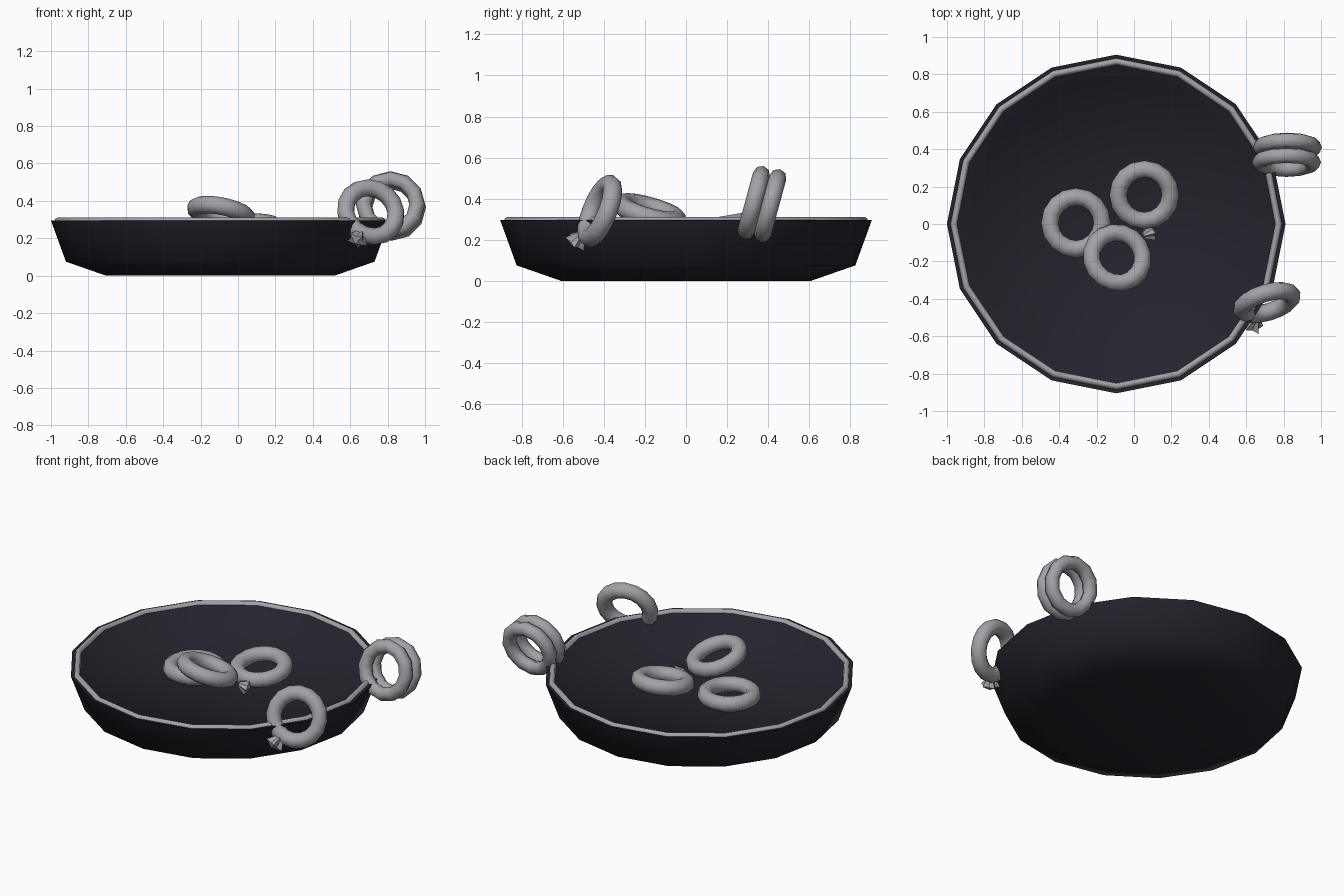
import bpy, bmesh, math
from mathutils import Vector

cube = bpy.data.objects.get("Cube")
if cube:
    bpy.data.objects.remove(cube)


def material(name, colour):
    m = bpy.data.materials.new(name)
    m.use_nodes = True
    m.diffuse_color = colour
    m.node_tree.nodes["Principled BSDF"].inputs["Base Color"].default_value = colour
    return m


DARK = material("dark navy", (0.017, 0.017, 0.026, 1))
GREY = material("pale grey", (0.36, 0.365, 0.39, 1))
CENTRE = Vector((-0.095, 0, 0))


def finish(bm, name, mat, location, normal=(0, 0, 1), angle=60):
    """Turn a bmesh into a shaded object whose z axis follows normal."""
    bmesh.ops.recalc_face_normals(bm, faces=bm.faces)
    mesh = bpy.data.meshes.new(name)
    bm.to_mesh(mesh)
    bm.free()
    mesh.materials.append(mat)
    ob = bpy.data.objects.new(name, mesh)
    bpy.context.collection.objects.link(ob)
    ob.location = location
    ob.rotation_euler = Vector(normal).to_track_quat("Z", "Y").to_euler()
    bpy.ops.object.select_all(action="DESELECT")
    ob.select_set(True)
    bpy.context.view_layer.objects.active = ob
    bpy.ops.object.shade_smooth_by_angle(angle=math.radians(angle))
    return ob


def lathe(profile, steps, closed=False):
    """Spin (radius, height) points around z."""
    bm = bmesh.new()
    verts = [bm.verts.new((r, 0, z)) for r, z in profile]
    edges = [bm.edges.new(p) for p in zip(verts, verts[1:])]
    if closed:
        edges.append(bm.edges.new((verts[-1], verts[0])))
    bmesh.ops.spin(bm, geom=verts + edges, cent=(0, 0, 0), axis=(0, 0, 1),
                   angle=math.tau, steps=steps)
    bmesh.ops.remove_doubles(bm, verts=bm.verts, dist=0.0005)
    return bm


def ring(name, location, normal, major=0.14, minor=0.047, steps=16, sides=10):
    profile = [(major + minor * math.cos(math.tau * i / sides),
                minor * math.sin(math.tau * i / sides)) for i in range(sides)]
    return finish(lathe(profile, steps, True), name, GREY, location, normal)


def stud(name, location, normal, size=0.06):
    """Narrow neck flaring into a five-pointed star with a low tip."""
    bm = bmesh.new()
    layers = []
    for radius, z in ((0.35, -0.8), (1.0, 0.2)):
        loop = []
        for i in range(10):
            r = size * radius * (1 if i % 2 else 0.6)
            a = math.tau * i / 10
            loop.append(bm.verts.new((r * math.cos(a), r * math.sin(a), z * size)))
        layers.append(loop)
    low, high = layers
    tip = bm.verts.new((0, 0, 0.6 * size))
    bm.faces.new(low)
    for i in range(10):
        j = (i + 1) % 10
        bm.faces.new((low[i], low[j], high[j], high[i]))
        bm.faces.new((high[i], high[j], tip))
    return finish(bm, name, GREY, location, normal, 30)


# Shallow dish with a sunken floor
dish = [(0, 0), (0.61, 0), (0.825, 0.075), (0.905, 0.295),
        (0.85, 0.29), (0.78, 0.19), (0, 0.17)]
finish(lathe(dish, 16), "dish", DARK, CENTRE)

# Pale trim around the lip
trim = [(0.887, 0.29), (0.882, 0.304), (0.868, 0.311), (0.855, 0.304), (0.85, 0.285)]
finish(lathe(trim, 16, True), "rim_trim", GREY, CENTRE)

# Three rings piled in the dish
ring("floor_ring", (-0.31, 0.005, 0.22), (0, 0, 1))
ring("leaning_ring", (0.055, 0.155, 0.265), (0, -0.17, 1))
ring("top_ring", (-0.09, -0.18, 0.335), (0.2, 0.28, 1))
stud("dish_stud", (0.085, -0.045, 0.225), (0.8, 0.4, -0.3), 0.052)

# Ring hooked over the front of the lip
ring("front_hooked_ring", (0.71, -0.42, 0.34), (0.28, -0.93, 0.38))
stud("hooked_stud", (0.64, -0.535, 0.195), (-0.35, -0.6, -0.7))

# Pair of rings hooked over the back of the lip
for i, (x, y, z) in enumerate(((0.815, 0.33, 0.38), (0.82, 0.41, 0.365))):
    ring(f"back_hooked_ring_{i + 1}", (x, y, z), (0, -0.96, 0.26),
         0.143, 0.042, 12, 8)
